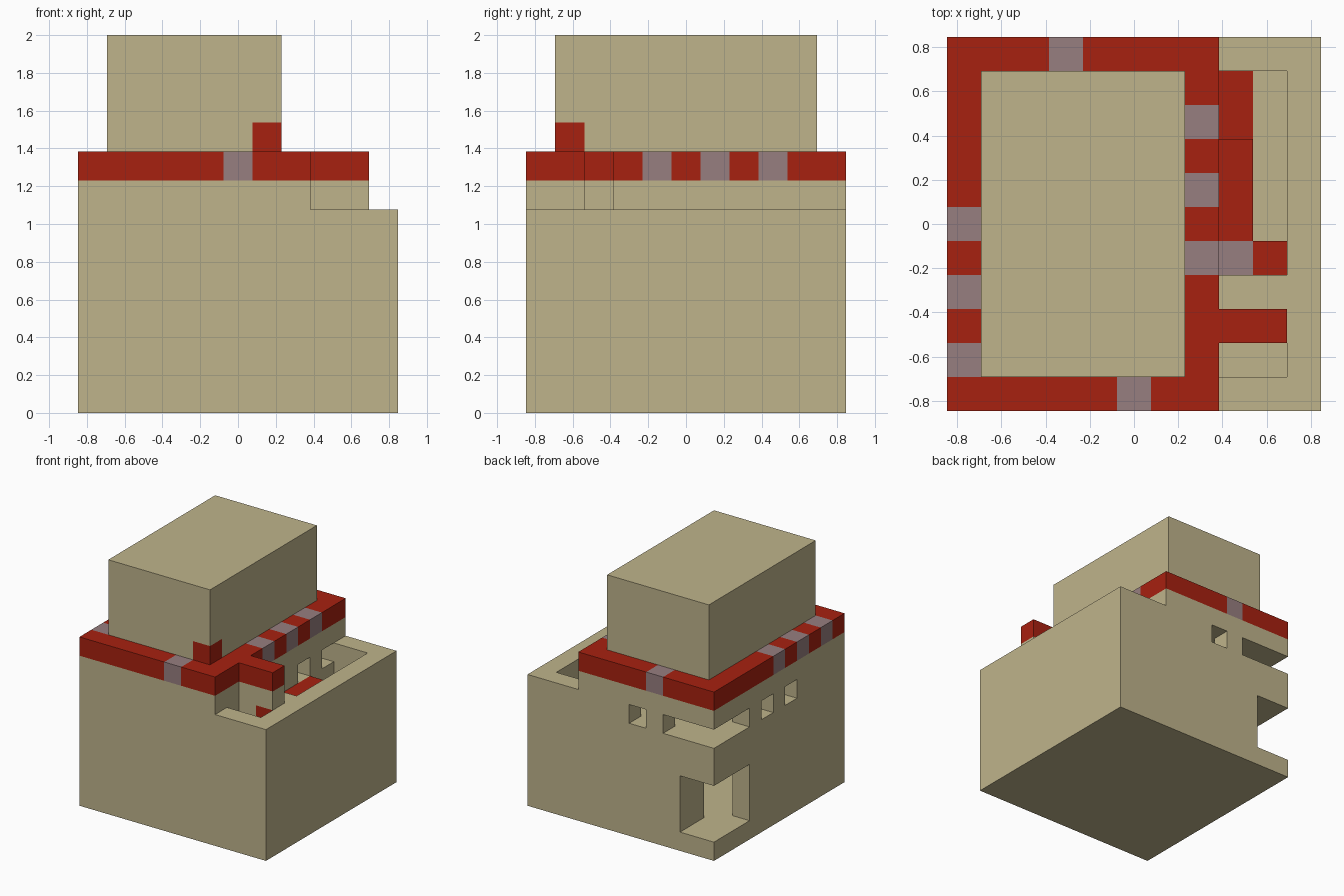
import bpy
import bmesh
from mathutils import Vector

cube = bpy.data.objects.get("Cube")
if cube:
    bpy.data.objects.remove(cube, do_unlink=True)

UNIT = 2 / 13          # size of one block
HALF = 5.5             # half the footprint, in blocks


def make_material(name, colour):
    mat = bpy.data.materials.new(name)
    mat.use_nodes = True
    mat.diffuse_color = (*colour, 1)
    bsdf = mat.node_tree.nodes["Principled BSDF"]
    bsdf.inputs["Base Color"].default_value = (*colour, 1)
    bsdf.inputs["Roughness"].default_value = 0.9
    return mat


MATERIALS = [
    make_material("sandstone", (0.52, 0.455, 0.26)),
    make_material("red", (0.39, 0.015, 0.005)),
    make_material("mauve", (0.31, 0.21, 0.215)),
]
SAND, RED, MAUVE = range(3)

blocks = {}            # cell -> (part, material)


def cells(x, y, z):
    """All cells in half-open ranges; a single number means one cell."""
    rx, ry, rz = (range(*r) if isinstance(r, tuple) else (r,) for r in (x, y, z))
    return [(i, j, k) for i in rx for j in ry for k in rz]


def fill(part, mat, x, y, z):
    for c in cells(x, y, z):
        blocks[c] = (part, mat)


def carve(x, y, z):
    for c in cells(x, y, z):
        blocks.pop(c, None)


# Main body and the raised wall course
fill("body", SAND, (0, 11), (0, 11), (0, 7))
fill("body", SAND, (0, 8), (0, 11), 7)

# Upper room with corner opening and small windows
carve((1, 7), (1, 10), 6)
carve((0, 3), 10, 6)
carve(0, (8, 11), 6)
for j in (4, 6):
    carve(0, j, 6)
for j in (7, 9):
    carve(7, j, 6)
carve(4, 10, 6)

# Lower room with corner entrance
carve((0, 2), (8, 11), (1, 4))
carve((1, 7), (3, 9), (1, 4))

# Sunken terrace and small front pit
carve((8, 10), (4, 10), (5, 7))
carve((8, 10), 1, (5, 7))
fill("terrace_path", RED, 8, (5, 8), 5)
fill("terrace_path", RED, 8, (8, 10), 4)
fill("terrace_path", MAUVE, 8, 4, 5)
fill("terrace_path", RED, 9, 4, 5)
fill("terrace_path", RED, 9, 2, 6)

# Red parapet around the tower, with mauve accents
fill("parapet", RED, (0, 8), (0, 11), 8)
for i, j in ((3, 10), (5, 0), (0, 1), (0, 3), (0, 5), (7, 4), (7, 6), (7, 8)):
    fill("parapet", MAUVE, i, j, 8)

# Side arm with red cap
fill("side_arm", SAND, (8, 10), 2, 7)
fill("side_arm", RED, (8, 10), 2, 8)

# Tower with a red corner block
fill("tower", SAND, (1, 7), (1, 10), (8, 13))
fill("tower", RED, 6, 1, 9)


def build_part(part):
    """Skin the exposed sides of every block in one part."""
    bm = bmesh.new()
    for cell, (owner, mat) in blocks.items():
        if owner != part:
            continue
        centre = Vector(cell) + Vector((0.5 - HALF, 0.5 - HALF, 0.5))
        for axis in range(3):
            for side in (-1, 1):
                n = Vector((0, 0, 0))
                n[axis] = side
                if tuple(int(a + b) for a, b in zip(cell, n)) in blocks:
                    continue
                u = Vector((0, 0, 0))
                u[(axis + 1) % 3] = 0.5
                v = n.cross(u)
                mid = centre + n / 2
                corners = (mid - u - v, mid + u - v, mid + u + v, mid - u + v)
                face = bm.faces.new([bm.verts.new(p * UNIT) for p in corners])
                face.material_index = mat
    bmesh.ops.remove_doubles(bm, verts=bm.verts, dist=UNIT / 100)
    mesh = bpy.data.meshes.new(part)
    bm.to_mesh(mesh)
    bm.free()
    for mat in MATERIALS:
        mesh.materials.append(mat)
    bpy.context.collection.objects.link(bpy.data.objects.new(part, mesh))


for part_name in ("body", "terrace_path", "parapet", "side_arm", "tower"):
    build_part(part_name)
